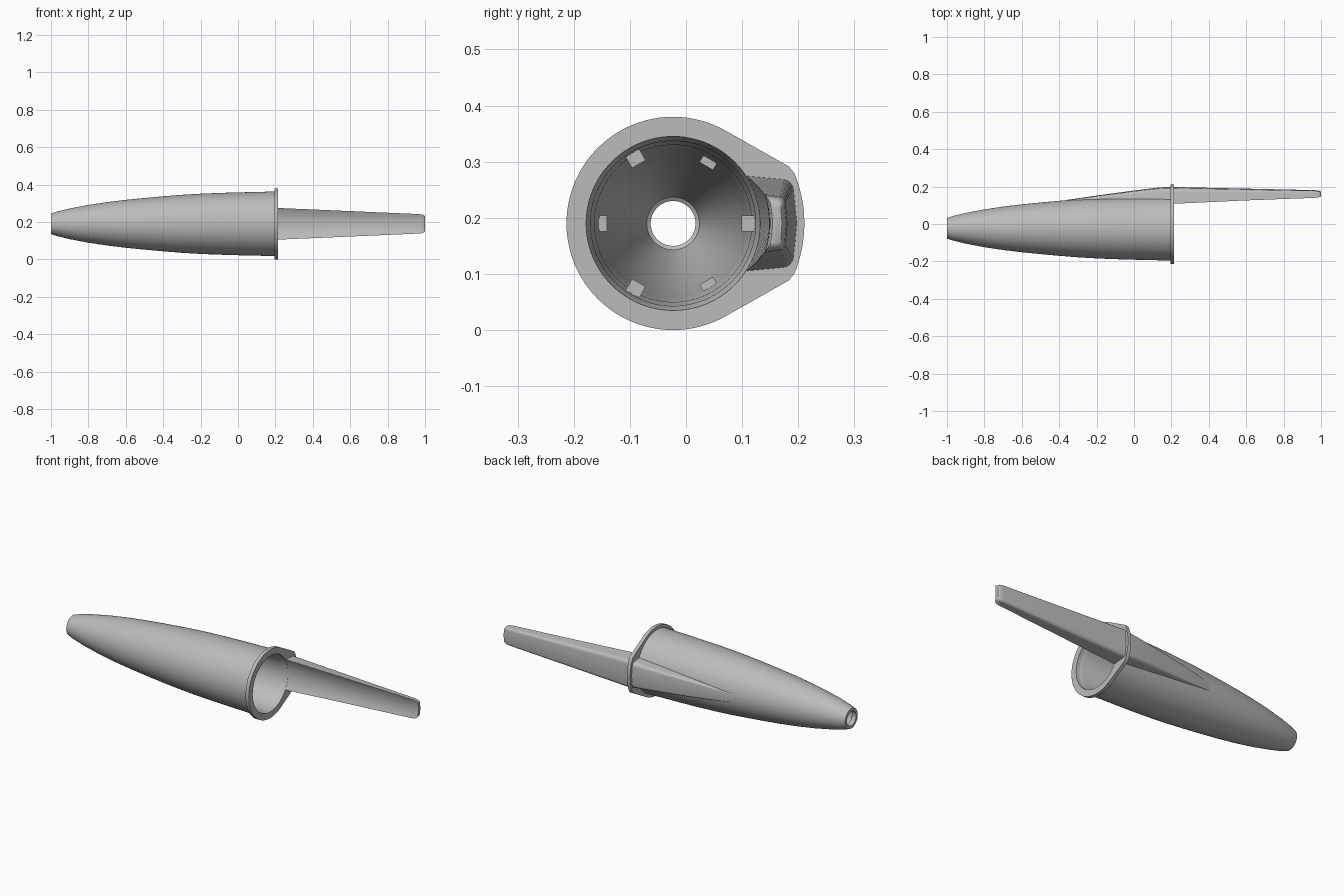
import bpy, bmesh, math
from mathutils import Matrix

if "Cube" in bpy.data.objects:
    bpy.data.objects.remove(bpy.data.objects["Cube"], do_unlink=True)

AXIS_Y, AXIS_Z = -0.023, 0.19      # centre line of the cap, which runs along x
SEGMENTS = 96

grey = bpy.data.materials.new("grey plastic")
grey.use_nodes = True
grey.diffuse_color = (0.5, 0.5, 0.5, 1)
grey.node_tree.nodes["Principled BSDF"].inputs["Base Color"].default_value = (0.5, 0.5, 0.5, 1)


def finish(name, bm, angle=30):
    bmesh.ops.recalc_face_normals(bm, faces=bm.faces)
    mesh = bpy.data.meshes.new(name)
    bm.to_mesh(mesh)
    bm.free()
    obj = bpy.data.objects.new(name, mesh)
    obj.location = (0, AXIS_Y, AXIS_Z)
    bpy.context.collection.objects.link(obj)
    mesh.materials.append(grey)
    bpy.ops.object.select_all(action='DESELECT')
    obj.select_set(True)
    bpy.context.view_layer.objects.active = obj
    bpy.ops.object.shade_smooth_by_angle(angle=math.radians(angle))
    return obj


def loft(name, rings, cyclic=False, caps=False, angle=30):
    """Join equal rings of points with quads."""
    bm = bmesh.new()
    loops = [[bm.verts.new(p) for p in ring] for ring in rings]
    pairs = list(zip(loops, loops[1:]))
    if cyclic:
        pairs.append((loops[-1], loops[0]))
    for a, b in pairs:
        for i in range(len(a)):
            j = (i + 1) % len(a)
            bm.faces.new((a[i], a[j], b[j], b[i]))
    if caps:
        bm.faces.new(loops[0])
        bm.faces.new(loops[-1])
    return finish(name, bm, angle)


def ring(x, radius):
    """Ring round the axis; radius is a number or a function of the angle."""
    pts = []
    for i in range(SEGMENTS):
        a = 2 * math.pi * i / SEGMENTS
        r = radius(a) if callable(radius) else radius
        pts.append((x, r * math.cos(a), r * math.sin(a)))
    return pts


# Hollow bullet-shaped body: outer wall, then inner wall back to the mouth
outer = [(-1, 0.055), (-0.97, 0.065), (-0.9, 0.082), (-0.8, 0.101), (-0.7, 0.116),
         (-0.6, 0.128), (-0.5, 0.138), (-0.4, 0.147), (-0.3, 0.155), (-0.2, 0.161),
         (-0.1, 0.165), (0, 0.168), (0.1, 0.17), (0.195, 0.173)]
inner = [(0.195, 0.154), (0.17, 0.147), (0, 0.145), (-0.02, 0.14), (-0.3, 0.132),
         (-0.45, 0.122), (-0.6, 0.108), (-0.75, 0.088), (-0.88, 0.066),
         (-0.97, 0.047), (-0.975, 0.04), (-1, 0.04)]
loft("cap_body", [ring(x, r) for x, r in outer + inner], cyclic=True)


# Mouth flange: a circle with straight tangents out to a wide tab
def flange_radius(a):
    a = abs((a + math.pi) % (2 * math.pi) - math.pi)
    tangent = math.radians(60.5)
    return 0.19 if a > tangent else min(0.234, 0.19 / math.cos(tangent - a))


loft("mouth_flange", [ring(0.195, 0.154), ring(0.195, flange_radius),
                      ring(0.215, flange_radius), ring(0.215, 0.155)], cyclic=True)


# Clip section: concave underside, slightly leaning sides, rounded outer corners
def clip_section(x, half, under, top, corner):
    steps = 12
    pts = []
    for i in range(steps + 1):
        z = half * (2 * i / steps - 1)
        pts.append((x, math.sqrt(under ** 2 - z ** 2), z))
    shoulder = half * 0.93
    right = []
    for i in range(7):
        a = math.pi / 2 * i / 6
        right.append((x, top - corner * (1.25 - math.sin(a)),
                      shoulder - corner * (1 - math.cos(a))))
    pts += right
    pts.append((x, top, 0))
    pts += [(px, py, -pz) for px, py, pz in reversed(right)]
    return pts


clip = [(0.205, 0.085, 0.156, 0.221, 0.022), (0.6, 0.068, 0.164, 0.212, 0.018),
        (0.965, 0.052, 0.171, 0.204, 0.013), (0.985, 0.050, 0.172, 0.202, 0.013),
        (0.996, 0.045, 0.174, 0.198, 0.011), (1.0, 0.038, 0.177, 0.194, 0.008)]
loft("pocket_clip", [clip_section(*s) for s in clip], caps=True, angle=40)

# Fairing that blends the clip root into the body
fairing = [(-0.37, 0.025, 0.139, 0.150, 0.004), (-0.2, 0.045, 0.151, 0.175, 0.010),
           (0, 0.062, 0.159, 0.202, 0.016), (0.14, 0.073, 0.162, 0.219, 0.02),
           (0.2, 0.078, 0.163, 0.222, 0.022)]
loft("clip_fairing", [clip_section(*s) for s in fairing], caps=True, angle=40)

# Six gripping ribs inside, alternately near the mouth and deeper in
for i in range(6):
    deep = i % 2
    start, end = (-0.42, -0.3) if deep else (-0.15, 0.0)
    low, high = (0.118, 0.135) if deep else (0.122, 0.146)
    bm = bmesh.new()
    bmesh.ops.create_cube(bm, size=1)
    for v in bm.verts:
        v.co.x = end if v.co.x > 0 else start
        v.co.y = high if v.co.y > 0 else low
        v.co.z *= 0.028
        # Ramp the front of the ribs nearest the mouth
        if not deep and v.co.x == end and v.co.y == low:
            v.co.x -= 0.08
    bmesh.ops.rotate(bm, verts=bm.verts, cent=(0, 0, 0),
                     matrix=Matrix.Rotation(math.radians(60 * i), 3, 'X'))
    finish(f"inner_rib_{i + 1}", bm)
